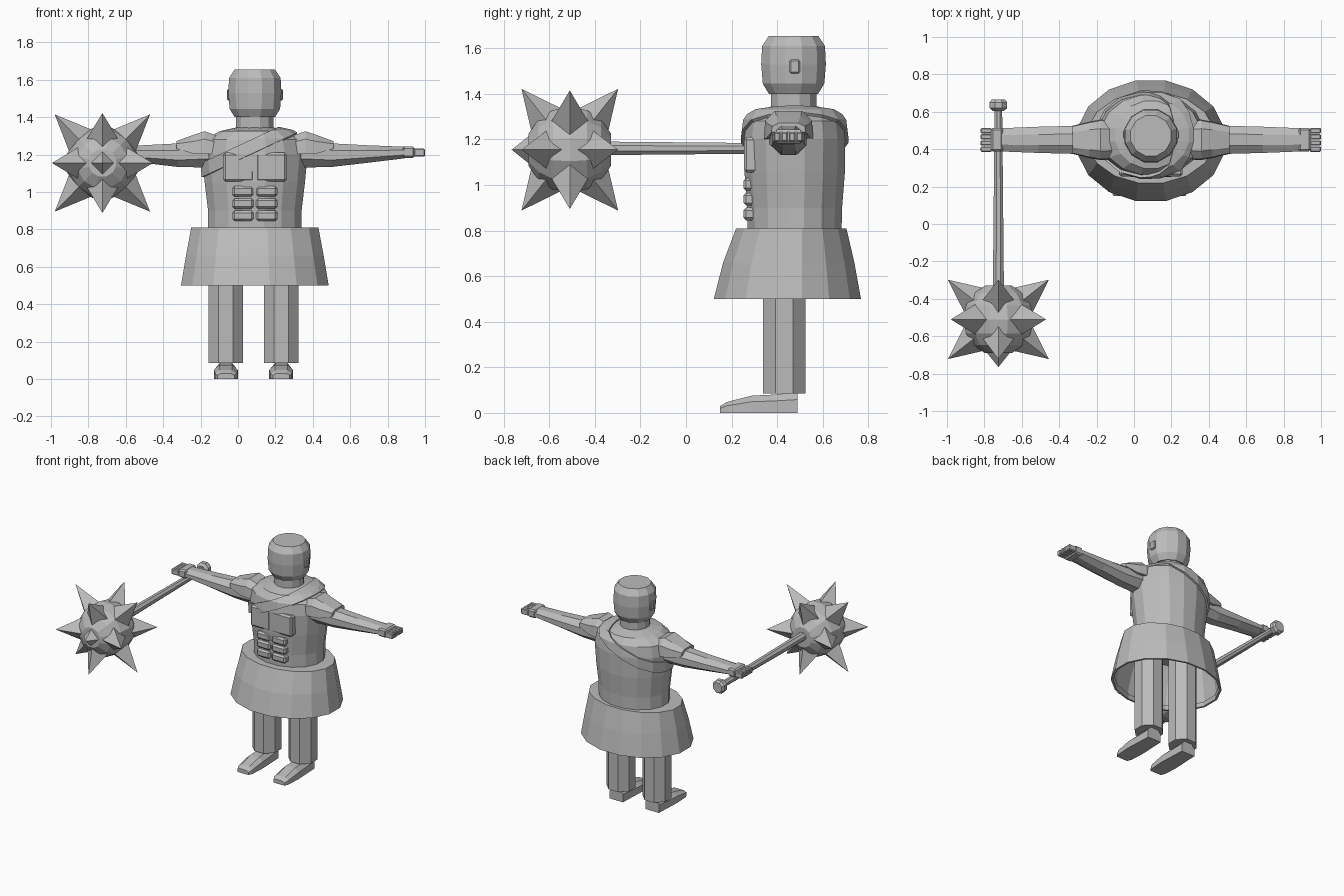
import bpy, bmesh, math
from mathutils import Vector

if "Cube" in bpy.data.objects:
    bpy.data.objects.remove(bpy.data.objects["Cube"])

CX = 0.09                                   # body centre line

grey = bpy.data.materials.new("plain grey")
grey.diffuse_color = (0.5, 0.5, 0.5, 1)
grey.use_nodes = True
grey.node_tree.nodes["Principled BSDF"].inputs["Base Color"].default_value = grey.diffuse_color


def finish(name, bm):
    bmesh.ops.recalc_face_normals(bm, faces=bm.faces)
    me = bpy.data.meshes.new(name)
    bm.to_mesh(me)
    bm.free()
    ob = bpy.data.objects.new(name, me)
    me.materials.append(grey)
    bpy.context.collection.objects.link(ob)
    return ob


def loft(name, rings, caps=(True, True)):
    """Skin a list of equal-length point rings."""
    bm = bmesh.new()
    vs = [[bm.verts.new(p) for p in r] for r in rings]
    n = len(rings[0])
    for a, b in zip(vs, vs[1:]):
        for i in range(n):
            j = (i + 1) % n
            bm.faces.new((a[i], a[j], b[j], b[i]))
    for use, r in zip(caps, (vs[0], vs[-1])):
        if use:
            bm.faces.new(r)
    return finish(name, bm)


def ring(n, axis, c, a, b):
    """Ellipse with flats facing the axes; a, b are half sizes in the ring plane."""
    pts = []
    for i in range(n):
        t = 2 * math.pi * (i + 0.5) / n
        k = 1 / math.cos(math.pi / n)
        u, v = a * k * math.cos(t), b * k * math.sin(t)
        d = {'z': (u, v, 0), 'x': (0, u, v), 'y': (u, 0, v)}[axis]
        pts.append(Vector(c) + Vector(d))
    return pts


def box(name, lo, hi, bevel=0.0):
    bm = bmesh.new()
    bmesh.ops.create_cube(bm, size=1)
    for v in bm.verts:
        v.co = Vector([(l + h) / 2 + (h - l) * c for l, h, c in zip(lo, hi, v.co)])
    if bevel:
        bmesh.ops.bevel(bm, geom=bm.edges[:], offset=bevel, segments=1, affect='EDGES')
    return finish(name, bm)


# torso
TORSO = [(0.76, 0.25, 0.205), (0.90, 0.25, 0.208), (1.05, 0.268, 0.22), (1.2, 0.282, 0.222),
         (1.28, 0.265, 0.212), (1.325, 0.19, 0.18), (1.345, 0.10, 0.10)]


def torso_rings(grow=0.0):
    return [ring(16, 'z', (CX, 0.477, z + grow * 0.5), a + grow, b + grow) for z, a, b in TORSO]


loft("torso", torso_rings())

# diagonal strap: slice of an enlarged torso
strap = loft("chest_strap", torso_rings(0.014), (False, False))
bm = bmesh.new()
bm.from_mesh(strap.data)
no = Vector((-0.42, 0, 0.9)).normalized()
mid = Vector((-0.19, 0.477, 1.12))
for off, sgn in ((0.035, 1), (-0.035, -1)):
    bmesh.ops.bisect_plane(bm, geom=bm.verts[:] + bm.edges[:] + bm.faces[:],
                           plane_co=mid + no * off, plane_no=no * sgn, clear_outer=True)
bm.to_mesh(strap.data)
bm.free()
sol = strap.modifiers.new("thickness", 'SOLIDIFY')
sol.thickness = 0.02

# chest and stomach muscles
for s in (1, -1):
    x0, x1 = sorted((CX + s * 0.004, CX + s * 0.17))
    box("chest_muscle", (x0, 0.254, 1.055), (x1, 0.36, 1.21), 0.012)
    for z in (0.845, 0.91, 0.975):
        x0, x1 = sorted((CX + s * 0.006, CX + s * 0.12))
        box("stomach_muscle", (x0, 0.252, z), (x1, 0.32, z + 0.056), 0.012)

# neck, head and ears
loft("neck", [ring(12, 'z', (CX, 0.472, z), 0.1, 0.1) for z in (1.30, 1.42)])
loft("head", [ring(12, 'z', (CX, 0.472, z), r, r) for z, r in
              ((1.40, 0.108), (1.445, 0.135), (1.53, 0.142), (1.61, 0.138), (1.655, 0.108))])
for s in (1, -1):
    x0, x1 = sorted((CX + s * 0.12, CX + s * 0.15))
    box("ear", (x0, 0.455, 1.49), (x1, 0.50, 1.55), 0.006)

# open skirt with a ledge at the waist
SK = [(0.53, 0.447, 0.375, 0.302), (0.50, 0.445, 0.38, 0.31), (0.50, 0.445, 0.395, 0.323),
      (0.66, 0.451, 0.368, 0.288), (0.81, 0.462, 0.34, 0.242), (0.81, 0.475, 0.245, 0.20)]
loft("skirt", [ring(16, 'z', (CX, y, z), a, b) for z, y, a, b in SK], (False, False))

# legs and feet
FOOT = [(0.15, 0.03, 0.045), (0.18, 0.048, 0.058), (0.29, 0.076, 0.064),
        (0.38, 0.08, 0.06), (0.49, 0.09, 0.055)]
for s in (1, -1):
    lx = 0.083 + s * 0.148
    loft("leg", [ring(8, 'z', (lx, 0.432, z), 0.093, 0.093) for z in (0.085, 0.8)])
    rings = []
    for y, h, w in FOOT:
        rings.append([Vector((lx + u * w, y, v * h)) for u, v in
                      ((-1, 0), (1, 0), (1, 0.65), (0.55, 1), (-0.55, 1), (-1, 0.65))])
    loft("foot", rings)

# arms, hands, fingers and shoulder plates
ARM = [(0.20, 1.215, 0.085, 0.085), (0.41, 1.197, 0.075, 0.063),
       (0.60, 1.203, 0.070, 0.047), (0.80, 1.211, 0.062, 0.031)]
PLATE = [(0.20, 1.300, 0.105, 0.10), (0.27, 1.325, 0.108, 0.12),
         (0.33, 1.305, 0.097, 0.10), (0.42, 1.272, 0.075, 0.04)]
for s in (1, -1):
    loft("arm", [ring(8, 'x', (CX + s * x, 0.45, z), a, b) for x, z, a, b in ARM])
    x0, x1 = sorted((CX + s * 0.79, CX + s * 0.855))
    box("hand", (x0, 0.387, 1.183), (x1, 0.513, 1.243), 0.01)
    x0, x1 = sorted((CX + s * 0.85, CX + s * 0.91))
    for i in range(4):
        y = 0.386 + i * 0.033
        box("finger", (x0, y, 1.19), (x1, y + 0.028, 1.232), 0.005)
    rings = []
    for x, top, w, drop in PLATE:
        rings.append([Vector((CX + s * x, 0.45 + u * w, top - v * drop)) for u, v in
                      ((-1, 1), (-0.95, 0.35), (-0.55, 0), (0.55, 0), (0.95, 0.35), (1, 1))])
    loft("shoulder_plate", rings)

# mace handle and pommel
MX, MY, MZ = -0.725, -0.51, 1.155
loft("mace_handle", [ring(8, 'y', (MX, y, MZ + 0.006), r, r) for y, r in
                     ((-0.40, 0.03), (0.24, 0.024), (0.63, 0.02))])
loft("mace_pommel", [ring(8, 'y', (MX, y, MZ + 0.006), r, r) for y, r in
                     ((0.605, 0.03), (0.62, 0.047), (0.65, 0.047), (0.666, 0.035))])

# mace ball, poles along y
ball = []
for i in range(1, 8):
    t = math.pi * i / 8
    r = 0.188 * math.sin(t)
    ball.append(ring(12, 'y', (MX, MY - 0.195 * math.cos(t), MZ), r, r))
loft("mace_ball", ball)

# spikes: one per edge direction of a cube, plus one straight ahead
dirs = [Vector((0, -0.255, 0))]
for a in (1, -1):
    for b in (1, -1):
        dirs += [Vector((a * 0.255, 0, b * 0.26)), Vector((a * 0.27, b * 0.212, 0)),
                 Vector((0, a * 0.212, b * 0.267))]
for d in dirs:
    n = d.normalized()
    length = d.length - 0.13
    bm = bmesh.new()
    bmesh.ops.create_cone(bm, cap_ends=True, segments=4, radius1=0.1, radius2=0, depth=length)
    bmesh.ops.translate(bm, verts=bm.verts, vec=(0, 0, length / 2 + 0.13))
    bm.transform(n.to_track_quat('Z', 'Y').to_matrix().to_4x4())
    bmesh.ops.translate(bm, verts=bm.verts, vec=(MX, MY, MZ))
    finish("mace_spike", bm)
